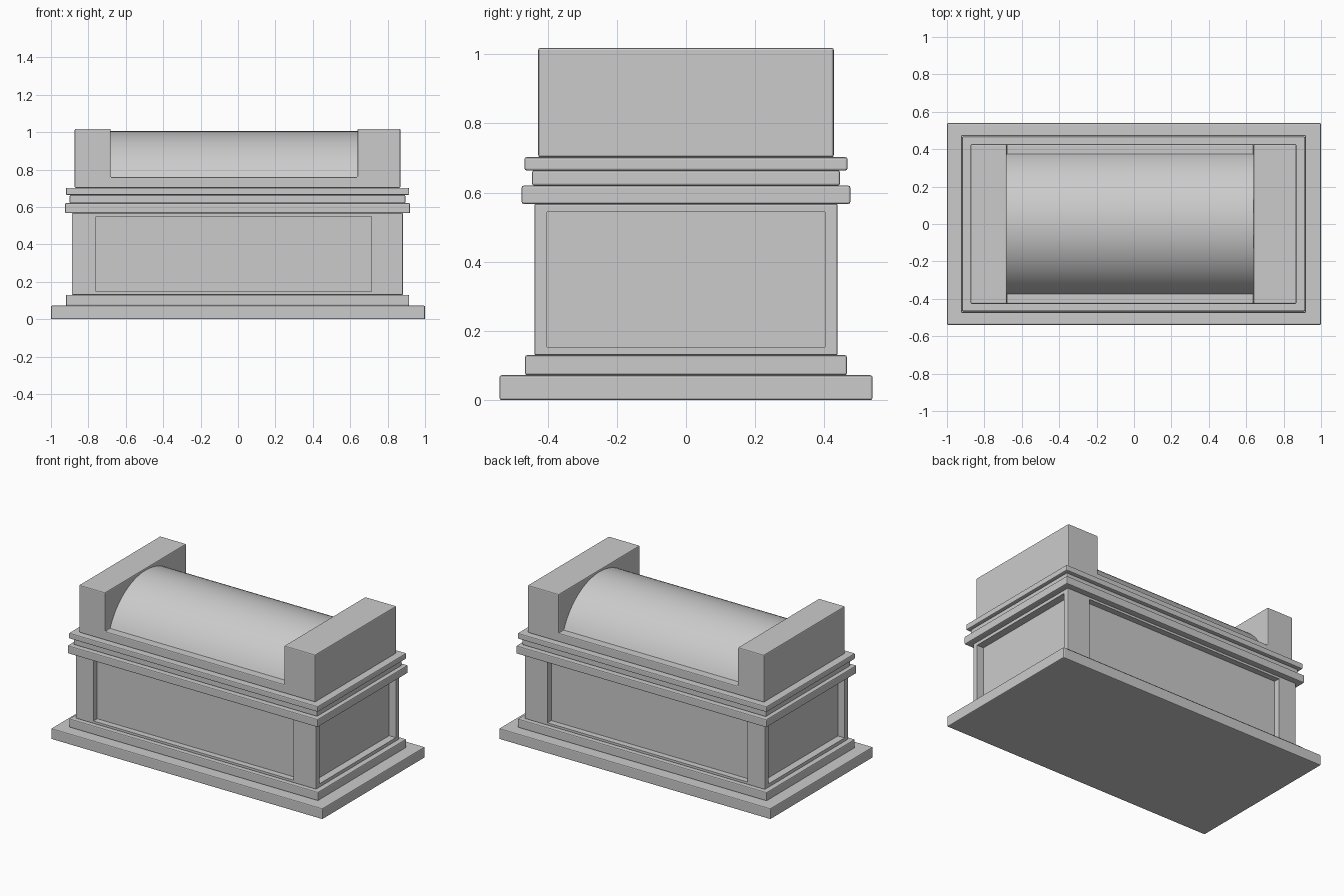
import bpy, bmesh, math

if "Cube" in bpy.data.objects:
    bpy.data.objects.remove(bpy.data.objects["Cube"])


def add_mesh(name, bm, bevel=0.0):
    bmesh.ops.recalc_face_normals(bm, faces=bm.faces)
    mesh = bpy.data.meshes.new(name)
    bm.to_mesh(mesh)
    bm.free()
    ob = bpy.data.objects.new(name, mesh)
    bpy.context.collection.objects.link(ob)
    if bevel:
        mod = ob.modifiers.new("soft_edges", 'BEVEL')
        mod.width = bevel
        mod.segments = 2
        mod.limit_method = 'ANGLE'
    return ob


def box(name, x0, x1, y0, y1, z0, z1, bevel=0.0):
    bm = bmesh.new()
    bmesh.ops.create_cube(bm, size=1)
    for v in bm.verts:
        v.co = (x1 if v.co.x > 0 else x0,
                y1 if v.co.y > 0 else y0,
                z1 if v.co.z > 0 else z0)
    return add_mesh(name, bm, bevel)


def extrude(name, points, offset, bevel=0.0):
    bm = bmesh.new()
    face = bm.faces.new([bm.verts.new(p) for p in points])
    new = bmesh.ops.extrude_face_region(bm, geom=[face])["geom"]
    verts = [g for g in new if isinstance(g, bmesh.types.BMVert)]
    bmesh.ops.translate(bm, verts=verts, vec=offset)
    return add_mesh(name, bm, bevel)


# Stacked plinth and mouldings
for name, x0, x1, y, z0, z1 in (
        ("base_plinth", -1.0, 1.0, 0.539, 0.0, 0.072),
        ("base_step", -0.92, 0.915, 0.465, 0.072, 0.13),
        ("lower_moulding", -0.925, 0.92, 0.475, 0.567, 0.62),
        ("moulding_neck", -0.90, 0.895, 0.445, 0.62, 0.664),
        ("upper_moulding", -0.92, 0.915, 0.467, 0.664, 0.702)):
    box(name, x0, x1, -y, y, z0, z1, 0.006)

# Main chest with a recessed panel on each side
body = box("chest_body", -0.888, 0.882, -0.438, 0.438, 0.13, 0.567, 0.004)
cutters = [
    box("front_panel_cutter", -0.759, 0.714, -0.6, -0.398, 0.147, 0.55),
    box("back_panel_cutter", -0.759, 0.714, 0.398, 0.6, 0.147, 0.55),
    box("left_panel_cutter", -1.1, -0.838, -0.402, 0.402, 0.154, 0.544),
    box("right_panel_cutter", 0.832, 1.1, -0.402, 0.402, 0.154, 0.544),
]
for cutter in cutters:
    mod = body.modifiers.new(cutter.name, 'BOOLEAN')
    mod.operation = 'DIFFERENCE'
    mod.solver = 'EXACT'
    mod.object = cutter
    cutter.hide_render = True
    cutter.hide_set(True)

# U-shaped top: two end blocks joined by a low slab
profile = [(-0.873, 0.702), (0.868, 0.702), (0.868, 1.018), (0.639, 1.018),
           (0.639, 0.76), (-0.681, 0.76), (-0.681, 1.018), (-0.873, 1.018)]
extrude("end_blocks", [(x, -0.427, z) for x, z in profile], (0, 0.854, 0), 0.006)

# Rounded lid between the end blocks
half, z0, rise, steps = 0.376, 0.755, 0.25, 32
radius = (half ** 2 + rise ** 2) / (2 * rise)
angle = math.asin(half / radius)
arc = []
for i in range(steps + 1):
    a = angle * (2 * i / steps - 1)
    arc.append((-0.683, radius * math.sin(a), z0 + rise - radius + radius * math.cos(a)))
lid = extrude("rounded_lid", arc, (1.324, 0, 0))
bpy.ops.object.select_all(action='DESELECT')
lid.select_set(True)
bpy.context.view_layer.objects.active = lid
bpy.ops.object.shade_smooth_by_angle(angle=math.radians(30))
